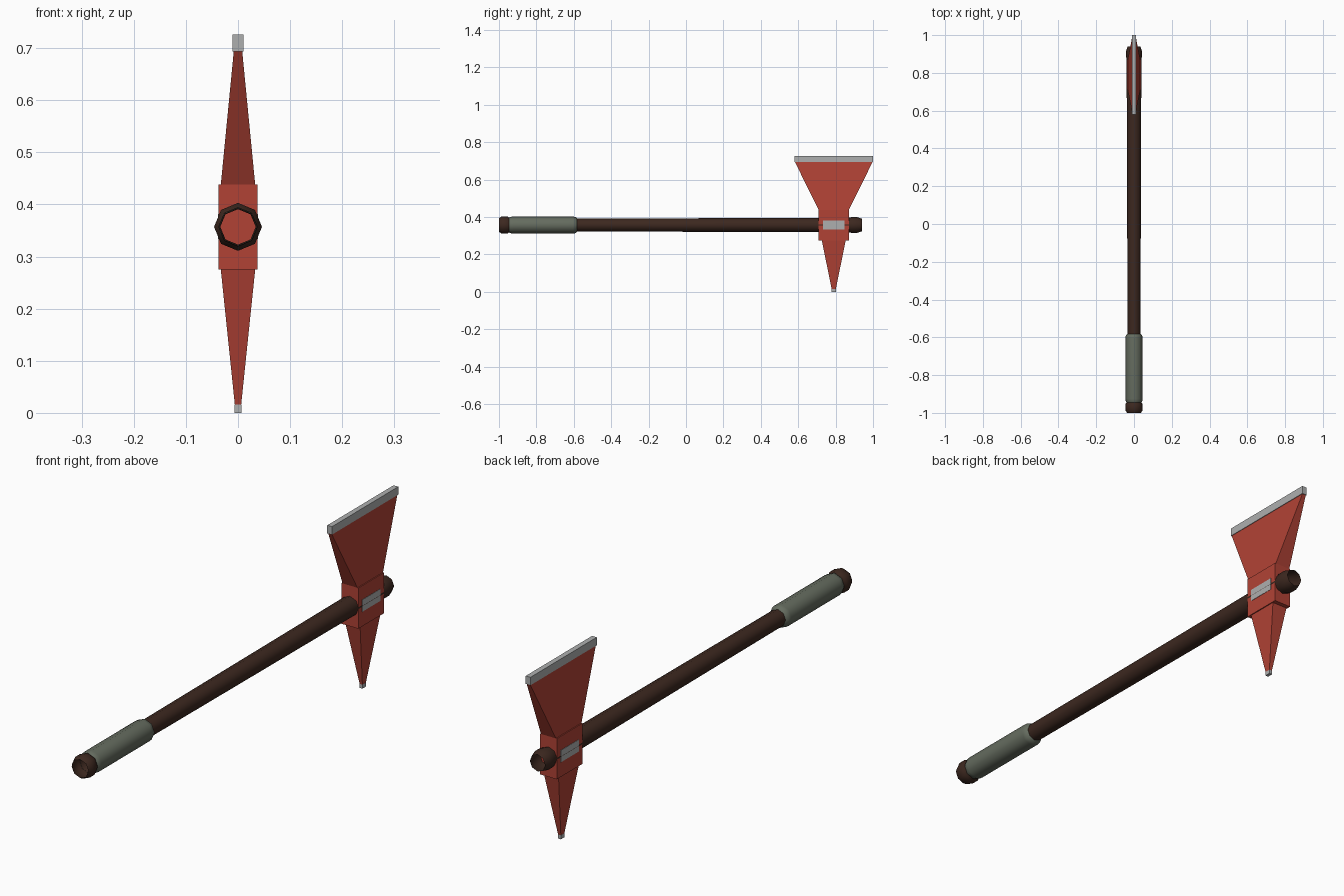
import bpy
import bmesh
import math

cube = bpy.data.objects.get("Cube")
if cube:
    bpy.data.objects.remove(cube, do_unlink=True)

AXIS_Z = 0.357   # height of the handle's centre line
HEAD_Y = 0.79    # head position along the handle
SIDES = 8


def material(name, rgb, roughness=0.6):
    m = bpy.data.materials.new(name)
    m.use_nodes = True
    color = (*rgb, 1)
    m.diffuse_color = color
    bsdf = m.node_tree.nodes["Principled BSDF"]
    bsdf.inputs["Base Color"].default_value = color
    bsdf.inputs["Roughness"].default_value = roughness
    return m


RED = material("red paint", (0.44, 0.055, 0.036))
STEEL = material("bare steel", (0.42, 0.43, 0.43))
WOOD = material("dark wood", (0.046, 0.021, 0.014))
WRAP = material("grey green wrap", (0.13, 0.15, 0.115))


def finish(name, bm, mat):
    bmesh.ops.recalc_face_normals(bm, faces=bm.faces)
    mesh = bpy.data.meshes.new(name)
    bm.to_mesh(mesh)
    bm.free()
    mesh.materials.append(mat)
    obj = bpy.data.objects.new(name, mesh)
    bpy.context.collection.objects.link(obj)
    return obj


def tube(name, profile, mat):
    """Open eight-sided tube along y from (y, radius) pairs."""
    bm = bmesh.new()
    rings = []
    for y, r in profile:
        angles = [math.tau * i / SIDES for i in range(SIDES)]
        rings.append([bm.verts.new((r * math.cos(a), y, AXIS_Z + r * math.sin(a)))
                      for a in angles])
    for a, b in zip(rings, rings[1:]):
        for i in range(SIDES):
            j = (i + 1) % SIDES
            bm.faces.new((a[i], a[j], b[j], b[i]))
    obj = finish(name, bm, mat)
    bpy.ops.object.select_all(action="DESELECT")
    obj.select_set(True)
    bpy.context.view_layer.objects.active = obj
    bpy.ops.object.shade_smooth_by_angle(angle=math.radians(50))
    return obj


def wedge(name, bottom, top, mat):
    """Four-sided block between two (z, half x, half y) sections."""
    bm = bmesh.new()
    bmesh.ops.create_cube(bm, size=2)
    for v in bm.verts:
        z, hx, hy = top if v.co.z > 0 else bottom
        v.co = (v.co.x * hx, HEAD_Y + v.co.y * hy, z)
    return finish(name, bm, mat)


# Handle with flared, open ends
tube("handle", [(-1.0, 0.037), (-0.985, 0.046), (-0.955, 0.046), (-0.94, 0.036),
                (-0.58, 0.034), (0.0, 0.036), (0.7, 0.0385), (0.87, 0.0385),
                (0.885, 0.042), (0.915, 0.042), (0.94, 0.034)], WOOD)
tube("grip_wrap", [(-0.95, 0.036), (-0.94, 0.0435), (-0.925, 0.045),
                   (-0.605, 0.045), (-0.59, 0.0435), (-0.582, 0.034)], WRAP)

# Axe head
wedge("head_block", (0.275, 0.037, 0.081), (0.438, 0.037, 0.081), RED)
wedge("blade", (0.438, 0.033, 0.081), (0.695, 0.008, 0.208), RED)
wedge("blade_edge", (0.694, 0.0105, 0.21), (0.726, 0.0105, 0.21), STEEL)
wedge("spike", (0.015, 0.006, 0.011), (0.275, 0.033, 0.064), RED)
wedge("spike_tip", (0.0, 0.0065, 0.0115), (0.016, 0.0065, 0.0115), STEEL)

# Thin steel plates on both cheeks of the head
for side, sign in (("left", 1), ("right", -1)):
    plate = wedge(side + "_plate", (0.334, 0.001, 0.057), (0.382, 0.001, 0.057), STEEL)
    plate.location.x = sign * 0.0372
